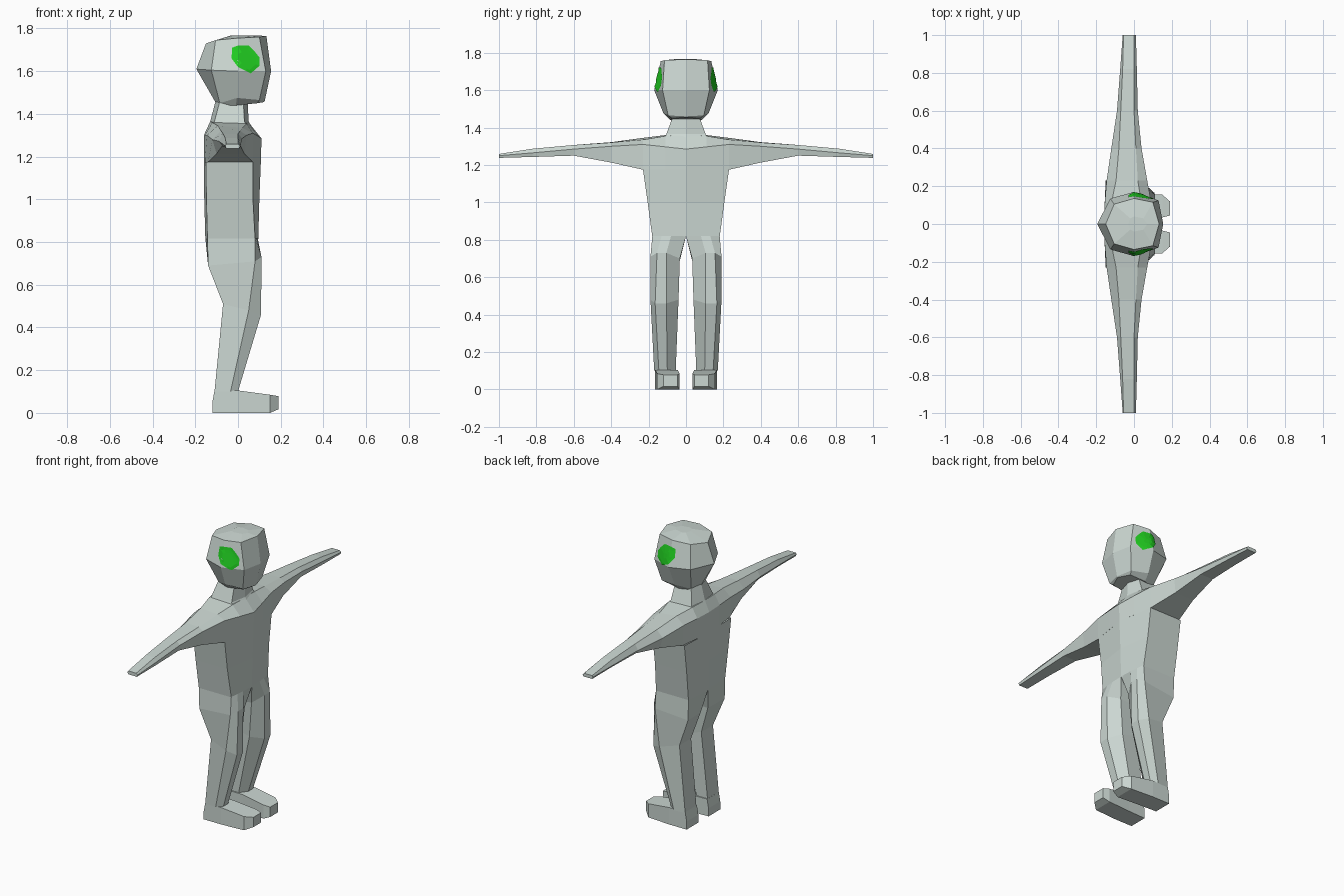
import bpy, bmesh
from mathutils import Vector
from mathutils.bvhtree import BVHTree

if "Cube" in bpy.data.objects:
    bpy.data.objects.remove(bpy.data.objects["Cube"])


def material(name, rgb):
    m = bpy.data.materials.new(name)
    m.diffuse_color = (*rgb, 1)
    m.use_nodes = True
    m.node_tree.nodes["Principled BSDF"].inputs["Base Color"].default_value = m.diffuse_color
    return m


SKIN = material("pale_grey_green", (0.60, 0.68, 0.645))
GREEN = material("bright_green", (0.015, 0.62, 0.015))


def finish(bm, name, mat):
    bmesh.ops.recalc_face_normals(bm, faces=bm.faces)
    me = bpy.data.meshes.new(name)
    bm.to_mesh(me)
    bm.free()
    me.materials.append(mat)
    ob = bpy.data.objects.new(name, me)
    bpy.context.collection.objects.link(ob)
    return ob


def loft(name, rings, caps=(True, True)):
    """Bridge equal-length rings of points into one flat-faced shell."""
    bm = bmesh.new()
    vs = [[bm.verts.new(p) for p in r] for r in rings]
    n = len(vs[0])
    for a, b in zip(vs, vs[1:]):
        for i in range(n):
            j = (i + 1) % n
            bm.faces.new((a[i], a[j], b[j], b[i]))
    if caps[0]:
        bm.faces.new(vs[0])
    if caps[1]:
        bm.faces.new(vs[-1])
    return finish(bm, name, SKIN)


def mirrored(half):
    """Half outline (x, y>=0, z), back to front, completed across y = 0."""
    return half + [(x, -y, z) for x, y, z in reversed(half) if y > 0]


# Torso: back centre, back corner, front corner, front centre
torso = [mirrored([(b, 0, z), (b + .01, w, z), (f - c, w, z), (f, 0, z)])
         for z, w, b, f, c in [(.815, .18, -.153, .095, .015),
                               (1.0, .205, -.158, .10, .03),
                               (1.175, .23, -.16, .107, .037)]]
loft("torso", torso, (False, False))

# Neck
loft("neck", [mirrored([(b, 0, z), (b + .02, w, z), (f - .02, w, z), (f, 0, z)])
              for z, w, b, f in [(1.33, .12, -.14, .07), (1.365, .105, -.13, .05),
                                 (1.46, .07, -.105, .045)]], (False, False))

# Head: back, back corner, side, front corner, front
head = loft("head", [mirrored(r) for r in [
    [(-.11, 0, 1.435), (-.09, .06, 1.435), (-.01, .085, 1.44),
     (.09, .075, 1.45), (.12, 0, 1.455)],
    [(-.10, 0, 1.445), (-.085, .07, 1.45), (-.005, .12, 1.475),
     (.10, .095, 1.465), (.125, 0, 1.46)],
    [(-.195, 0, 1.61), (-.125, .135, 1.605), (0, .17, 1.60),
     (.13, .125, 1.60), (.155, 0, 1.60)],
    [(-.15, 0, 1.73), (-.105, .105, 1.745), (0, .135, 1.755),
     (.10, .115, 1.76), (.133, 0, 1.765)],
    [(-.03, 0, 1.768), (-.02, .03, 1.768), (0, .04, 1.768),
     (.05, .03, 1.768), (.07, 0, 1.768)]]])

# Arms with the shoulder yoke: each station is back, top back, top front,
# front, bottom front, bottom back as (x, z)
ARM = [
    (0, (-.16, 1.30), (-.13, 1.365), (.05, 1.36), (.11, 1.285), (.107, 1.175), (-.16, 1.175)),
    (.11, (-.155, 1.30), (-.12, 1.36), (.04, 1.355), (.092, 1.297), (.09, 1.175), (-.155, 1.175)),
    (.23, (-.145, 1.30), (-.095, 1.345), (.02, 1.335), (.07, 1.31), (.07, 1.175), (-.14, 1.175)),
    (.40, (-.12, 1.28), (-.08, 1.322), (.01, 1.32), (.04, 1.30), (.03, 1.213), (-.10, 1.213)),
    (.60, (-.09, 1.272), (-.07, 1.307), (0, 1.307), (.02, 1.285), (.012, 1.25), (-.075, 1.25)),
    (.82, (-.073, 1.26), (-.06, 1.287), (0, 1.287), (.015, 1.265), (.01, 1.243), (-.06, 1.243)),
    (1.0, (-.06, 1.25), (-.055, 1.259), (0, 1.259), (.01, 1.25), (.005, 1.238), (-.055, 1.238))]

# Legs: back outer, outer front, front outer, front inner, inner, back inner
LEG = [
    [(-.143, .18, .82), (.08, .18, .82), (.087, .13, .82), (.092, .08, .82),
     (.095, 0, .82), (-.153, 0, .82)],
    [(-.14, .18, .69), (.08, .19, .71), (.11, .155, .73), (.11, .105, .73),
     (.07, .033, .70), (-.125, .035, .68)],
    [(-.07, .165, .51), (.05, .19, .48), (.108, .165, .46), (.108, .105, .46),
     (.05, .04, .48), (-.07, .05, .51)],
    [(-.11, .165, .10), (-.035, .17, .10), (0, .145, .10), (0, .10, .10),
     (-.035, .055, .10), (-.11, .055, .10)]]

# Feet: stations along x as (x, inner y, outer y, bottom z, top z)
FOOT = [(-.12, .05, .165, 0, .05), (-.11, .05, .165, 0, .105),
        (0, .045, .165, 0, .105), (.15, .035, .155, 0, .085),
        (.19, .045, .12, .017, .078)]

for side, s in (("left", 1), ("right", -1)):
    loft(side + "_arm", [[(x, s * st[0], z) for x, z in st[1:]] for st in ARM],
         (False, True))
    loft(side + "_leg", [[(x, s * y, z) for x, y, z in r] for r in LEG],
         (False, False))
    loft(side + "_foot", [[(x, s * a, lo), (x, s * b, lo), (x, s * b, hi), (x, s * a, hi)]
                          for x, a, b, lo, hi in FOOT])

# Green side patches, laid onto the head surface as thin plates
OUTLINE = [(-.03, 1.66), (-.028, 1.71), (0, 1.72), (.05, 1.72), (.08, 1.69),
           (.10, 1.665), (.10, 1.625), (.06, 1.59), (.04, 1.60), (0, 1.62)]
hb = bmesh.new()
hb.from_mesh(head.data)
tree = BVHTree.FromBMesh(hb)
centre = Vector((.035, 1.655))
for side, s in (("left", 1), ("right", -1)):
    bm = bmesh.new()

    def on_head(p):
        hit = tree.ray_cast(Vector((p[0], s, p[1])), Vector((0, -s, 0)))[0]
        return bm.verts.new(hit + Vector((0, s * .004, 0)))

    rings = [[on_head(centre.lerp(Vector(p), t)) for p in OUTLINE]
             for t in (.25, .5, .75, 1)]
    bm.faces.new(rings[0])
    for a, b in zip(rings, rings[1:]):
        for i in range(len(a)):
            j = (i + 1) % len(a)
            bm.faces.new((a[i], a[j], b[j], b[i]))
    bmesh.ops.recalc_face_normals(bm, faces=bm.faces)
    bm.normal_update()
    if sum(f.normal.y for f in bm.faces) * s < 0:
        bmesh.ops.reverse_faces(bm, faces=bm.faces)
    me = bpy.data.meshes.new(side + "_patch")
    bm.to_mesh(me)
    bm.free()
    me.materials.append(GREEN)
    bpy.context.collection.objects.link(bpy.data.objects.new(side + "_patch", me))
hb.free()
